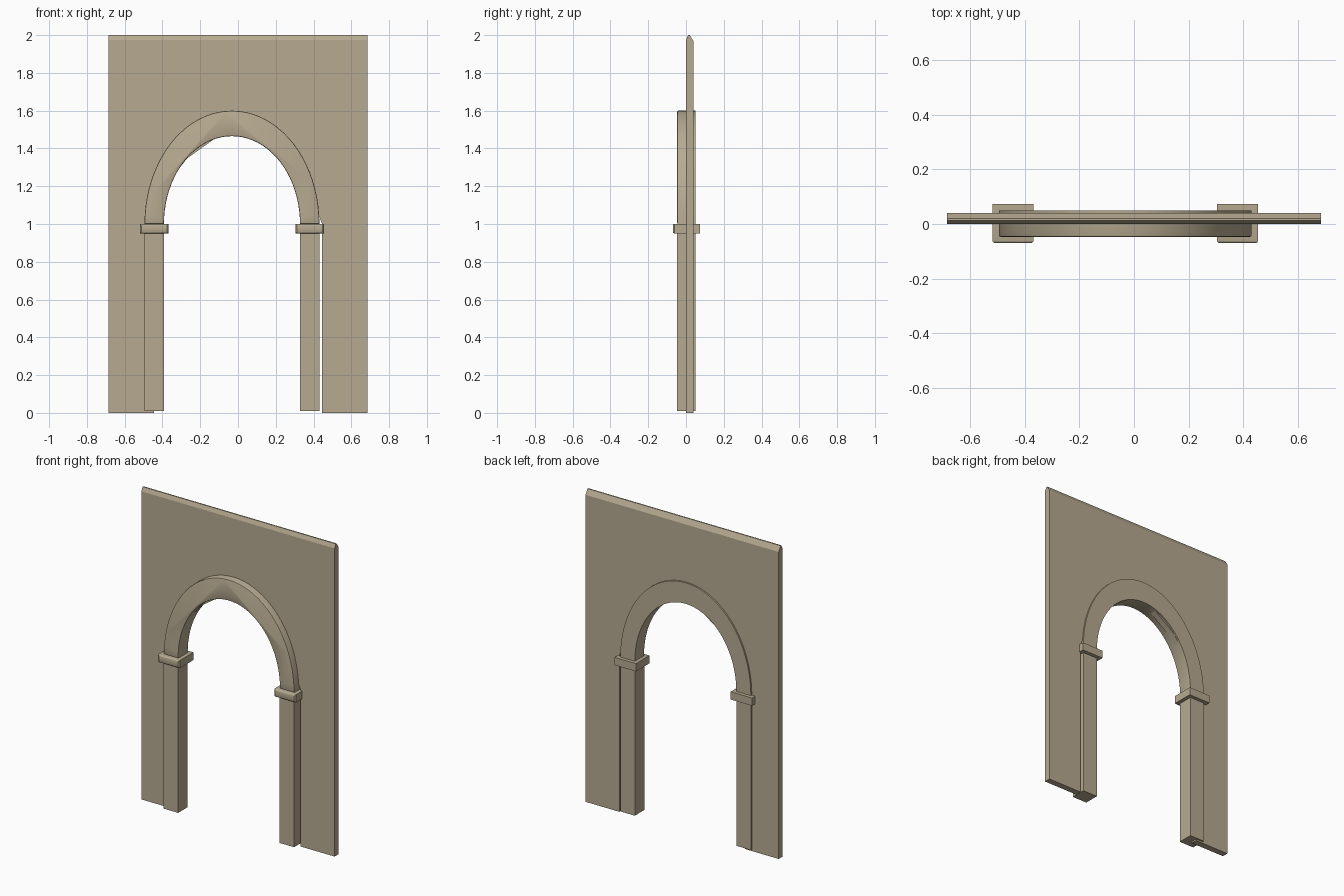
import bpy, bmesh, math
from mathutils import Vector

if "Cube" in bpy.data.objects:
    bpy.data.objects.remove(bpy.data.objects["Cube"])

stone = bpy.data.materials.new("sandstone")
stone.diffuse_color = (0.47, 0.40, 0.28, 1)
stone.use_nodes = True
stone.node_tree.nodes["Principled BSDF"].inputs["Base Color"].default_value = stone.diffuse_color


def finish(name, bm, angle=30):
    bmesh.ops.recalc_face_normals(bm, faces=bm.faces[:])
    me = bpy.data.meshes.new(name)
    bm.to_mesh(me)
    bm.free()
    me.materials.append(stone)
    ob = bpy.data.objects.new(name, me)
    bpy.context.collection.objects.link(ob)
    bpy.ops.object.select_all(action='DESELECT')
    ob.select_set(True)
    bpy.context.view_layer.objects.active = ob
    bpy.ops.object.shade_smooth_by_angle(angle=math.radians(angle))
    return ob


def extrude_profile(pts, y0, y1):
    """Closed x-z outline extruded along y."""
    bm = bmesh.new()
    f = bm.faces.new([bm.verts.new((x, y0, z)) for x, z in pts])
    g = bmesh.ops.extrude_face_region(bm, geom=[f])
    for v in g["geom"]:
        if isinstance(v, bmesh.types.BMVert):
            v.co.y = y1
    return bm


def bevel_where(bm, test, width, segs):
    edges = [e for e in bm.edges if test(e) and e.calc_face_angle(0) > 0.7]
    bmesh.ops.bevel(bm, geom=edges, offset=width, segments=segs, profile=0.5, affect='EDGES')


def box(x0, x1, y0, y1, z0, z1):
    return extrude_profile([(x0, z0), (x1, z0), (x1, z1), (x0, z1)], y0, y1)


def arc(cx, cz, rx, rz, n):
    return [(cx - rx * math.cos(math.pi * i / n), cz + rz * math.sin(math.pi * i / n))
            for i in range(n + 1)]


def on_front(e):
    return all(v.co.y < -0.04 for v in e.verts)


# wall panel with its own rough opening hidden behind the arch
opening = [(-0.445, 0), (-0.445, 1.0), (-0.40, 1.18), (-0.27, 1.347), (-0.13, 1.447),
           (-0.03, 1.5), (0.10, 1.49), (0.22, 1.42), (0.33, 1.27), (0.40, 1.12),
           (0.445, 1.0), (0.445, 0)]
outline = [(-0.685, 0)] + opening + [(0.685, 0), (0.685, 2), (-0.685, 2)]
wall = extrude_profile(outline, 0.0, 0.04)
# sloped top edge: small slope in front, larger at the back
for p, n in (((0, 0, 1.975), (0, -0.025, 0.012)), ((0, 0.04, 1.968), (0, 0.032, 0.02))):
    bmesh.ops.bisect_plane(wall, geom=wall.verts[:] + wall.edges[:] + wall.faces[:],
                           plane_co=Vector(p), plane_no=Vector(n).normalized(), clear_outer=True)
    bmesh.ops.holes_fill(wall, edges=[e for e in wall.edges if e.is_boundary], sides=0)
finish("wall", wall, 20)

# arch moulding
ring = arc(-0.032, 1.0, 0.463, 0.6, 40) + arc(-0.032, 1.0, 0.36, 0.465, 40)[::-1]
bm = extrude_profile(ring, -0.047, 0.05)
bevel_where(bm, on_front, 0.006, 2)
finish("arch_moulding", bm)

# pillars and their capitals
for side, a, b in (("left", -0.495, -0.392), ("right", 0.328, 0.431)):
    finish(side + "_pillar", box(a, b, -0.047, 0.05, 0.01, 0.96))
    bm = box(a - 0.024, b + 0.024, -0.07, 0.073, 0.95, 1.0)
    bevel_where(bm, on_front, 0.008, 2)
    bevel_where(bm, lambda e: abs(e.verts[0].co.z - e.verts[1].co.z) > 0.02
                and e.verts[0].co.y < 0, 0.01, 2)
    finish(side + "_capital", bm)
